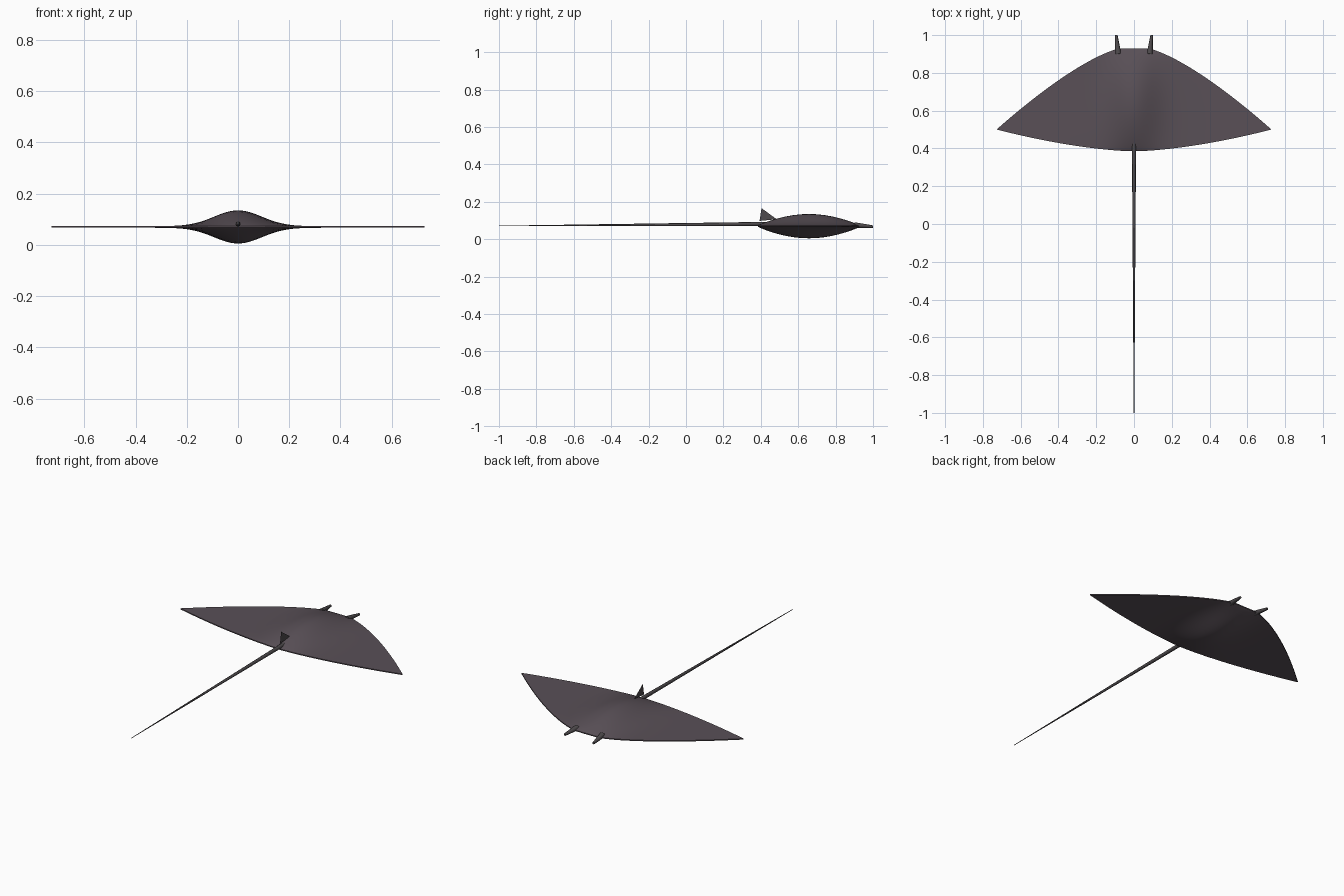
import bpy, bmesh, math
from mathutils import Vector

if "Cube" in bpy.data.objects:
    bpy.data.objects.remove(bpy.data.objects["Cube"])


def material(name, color):
    m = bpy.data.materials.new(name)
    m.diffuse_color = color
    m.use_nodes = True
    m.node_tree.nodes["Principled BSDF"].inputs["Base Color"].default_value = m.diffuse_color
    return m


SKIN = material("skin", (0.10, 0.08, 0.095, 1))
DARK = material("dark_skin", (0.075, 0.068, 0.072, 1))
MID = 0.07
SPAN = 0.728


def finish(bm, name, mat, angle=40):
    bmesh.ops.remove_doubles(bm, verts=bm.verts, dist=1e-5)
    bmesh.ops.recalc_face_normals(bm, faces=bm.faces)
    me = bpy.data.meshes.new(name)
    bm.to_mesh(me)
    bm.free()
    ob = bpy.data.objects.new(name, me)
    bpy.context.collection.objects.link(ob)
    me.materials.append(mat)
    bpy.ops.object.select_all(action='DESELECT')
    ob.select_set(True)
    bpy.context.view_layer.objects.active = ob
    bpy.ops.object.shade_smooth_by_angle(angle=math.radians(angle))
    return ob


def loft(bm, rings):
    rows = [[bm.verts.new(p) for p in r] for r in rings]
    n = len(rows[0])
    for a, b in zip(rows, rows[1:]):
        for i in range(n):
            j = (i + 1) % n
            bm.faces.new((a[i], a[j], b[j], b[i]))
    return rows


# Wing disc: lens-shaped sections swept from tip to tip
def wing_section(x, steps=20):
    ax = abs(x)
    lead = 0.93 - 0.43 * max(0, (ax - 0.07) / (SPAN - 0.07)) ** 1.35
    trail = 0.385 + 0.115 * (ax / SPAN) ** 1.6
    bell = math.exp(-(ax / 0.13) ** 2)
    top, bottom = [], []
    for i in range(steps + 1):
        t = 0.5 - 0.5 * math.cos(math.pi * i / steps)
        y = trail + (lead - trail) * t
        h = 0.003 + 0.062 * bell * max(0, math.sin(math.pi * t)) ** 0.85
        top.append((x, y, MID + h))
        bottom.append((x, y, MID - h))
    return top + bottom[::-1]


bm = bmesh.new()
N = 60
loft(bm, [wing_section(SPAN * (2 * k / N - 1)) for k in range(N + 1)])
finish(bm, "wing_disc", SKIN)


# Tapered round parts
def taper(name, a, b, ra, rb, sides):
    a, b = Vector(a), Vector(b)
    q = (b - a).to_track_quat('Z', 'Y')
    bm = bmesh.new()
    rings = []
    for c, r in ((a, ra), (b, rb)):
        rings.append([c + q @ Vector((r * math.cos(w), r * math.sin(w), 0))
                      for w in (2 * math.pi * i / sides for i in range(sides))])
    for row in loft(bm, rings):
        bm.faces.new(row)
    return finish(bm, name, DARK, 50)


# Whip tail
taper("tail", (0, 0.43, 0.082), (0, -1.0, 0.071), 0.011, 0.0015, 8)

# Head fins either side of the mouth
for side, label in ((-1, "left"), (1, "right")):
    taper("head_fin_" + label, (side * 0.083, 0.90, 0.075),
          (side * 0.094, 1.0, 0.067), 0.016, 0.007, 8)

# Thin dorsal fin at the tail root
bm = bmesh.new()
bm.faces.new([bm.verts.new(p) for p in
              ((0, 0.393, 0.098), (0, 0.485, 0.107), (0, 0.404, 0.166))])
finish(bm, "dorsal_fin", DARK)
